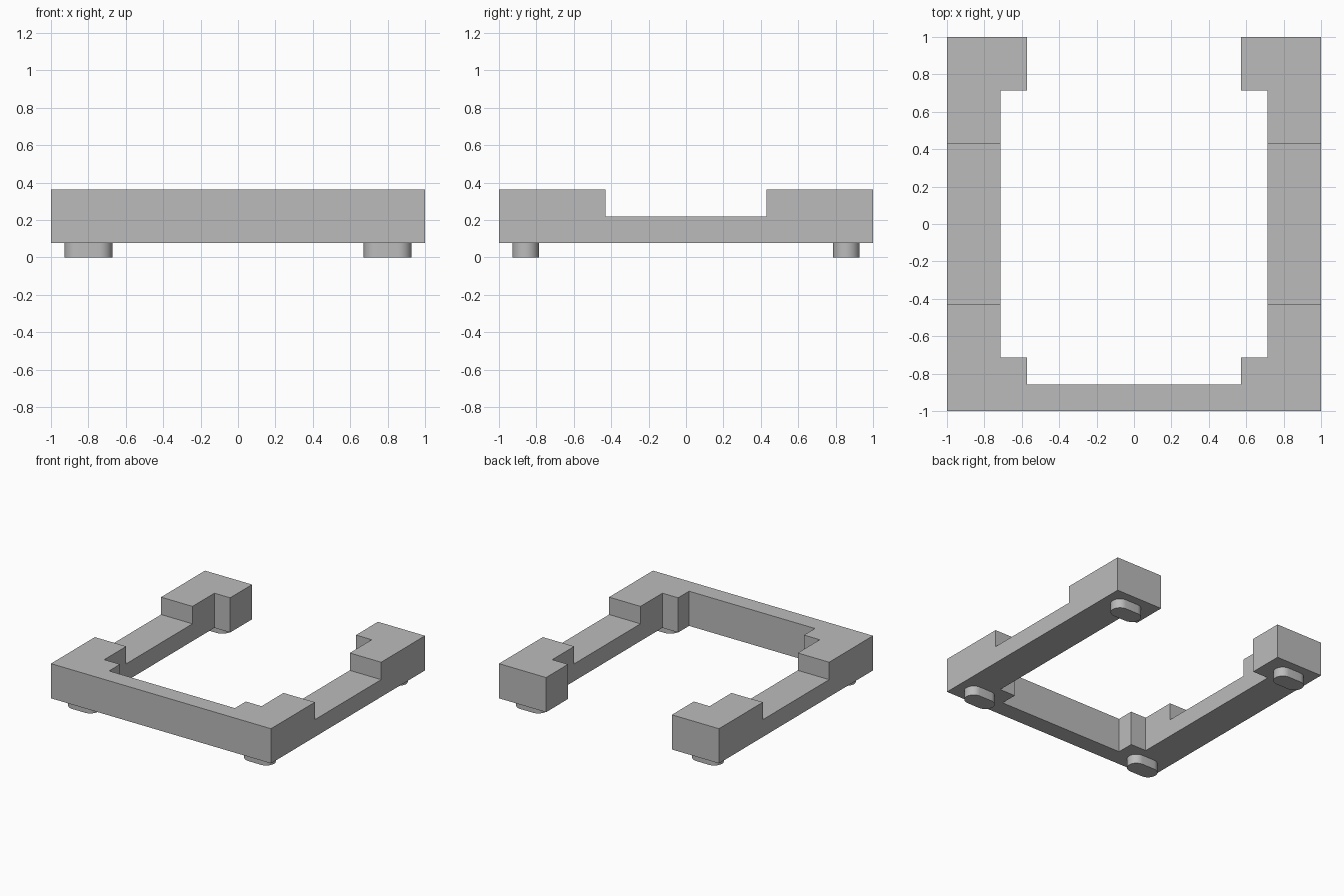
import bpy, bmesh
from math import sin, cos, pi, radians

cube = bpy.data.objects.get("Cube")
if cube:
    bpy.data.objects.remove(cube)

BASE, STEP, TOP = 0.077, 0.219, 0.362

grey = bpy.data.materials.new("plain grey")
grey.use_nodes = True
colour = (0.5, 0.5, 0.5, 1)
grey.diffuse_color = colour
grey.node_tree.nodes["Principled BSDF"].inputs["Base Color"].default_value = colour


def prism(name, outline, bottom, top):
    """Extrude a closed xy outline between two heights."""
    bm = bmesh.new()
    face = bm.faces.new([bm.verts.new((x, y, bottom)) for x, y in outline])
    up = bmesh.ops.extrude_face_region(bm, geom=[face])["geom"]
    bmesh.ops.translate(bm, vec=(0, 0, top - bottom),
                        verts=[v for v in up if isinstance(v, bmesh.types.BMVert)])
    bmesh.ops.recalc_face_normals(bm, faces=bm.faces)
    mesh = bpy.data.meshes.new(name)
    bm.to_mesh(mesh)
    bm.free()
    mesh.materials.append(grey)
    obj = bpy.data.objects.new(name, mesh)
    bpy.context.collection.objects.link(obj)
    return obj


def activate(obj):
    bpy.ops.object.select_all(action="DESELECT")
    obj.select_set(True)
    bpy.context.view_layer.objects.active = obj


# U-shaped frame with corner pads, open at the back
half = [(1, -1), (1, 1), (0.572, 1), (0.572, 0.715), (0.715, 0.715),
        (0.715, -0.715), (0.572, -0.715), (0.572, -0.857)]
frame = prism("frame", half + [(-x, y) for x, y in reversed(half)], BASE, TOP)

# Lowered middle of both side rails
cutter = prism("rail_cutter", [(-1.2, -0.43), (1.2, -0.43), (1.2, 0.43), (-1.2, 0.43)],
               STEP, TOP + 0.2)
cutter.hide_render = True
cut = frame.modifiers.new("lower rails", "BOOLEAN")
cut.operation, cut.solver, cut.object = "DIFFERENCE", "EXACT", cutter
activate(frame)
bpy.ops.object.modifier_apply(modifier=cut.name)
bpy.data.objects.remove(cutter)

# Slot-shaped feet under the four corners
RADIUS, REACH, SEGMENTS = 0.071, 0.057, 16
for side, sx in (("left", 1), ("right", -1)):
    for end, sy in (("front", -1), ("back", 1)):
        outline = []
        for way in (1, -1):
            for i in range(SEGMENTS + 1):
                a = pi * i / SEGMENTS - pi / 2
                outline.append((sx * 0.8 + way * (REACH + RADIUS * cos(a)),
                                sy * 0.857 + way * RADIUS * sin(a)))
        foot = prism(f"{end}_{side}_foot", outline, 0, BASE)
        activate(foot)
        bpy.ops.object.shade_smooth_by_angle(angle=radians(30))
